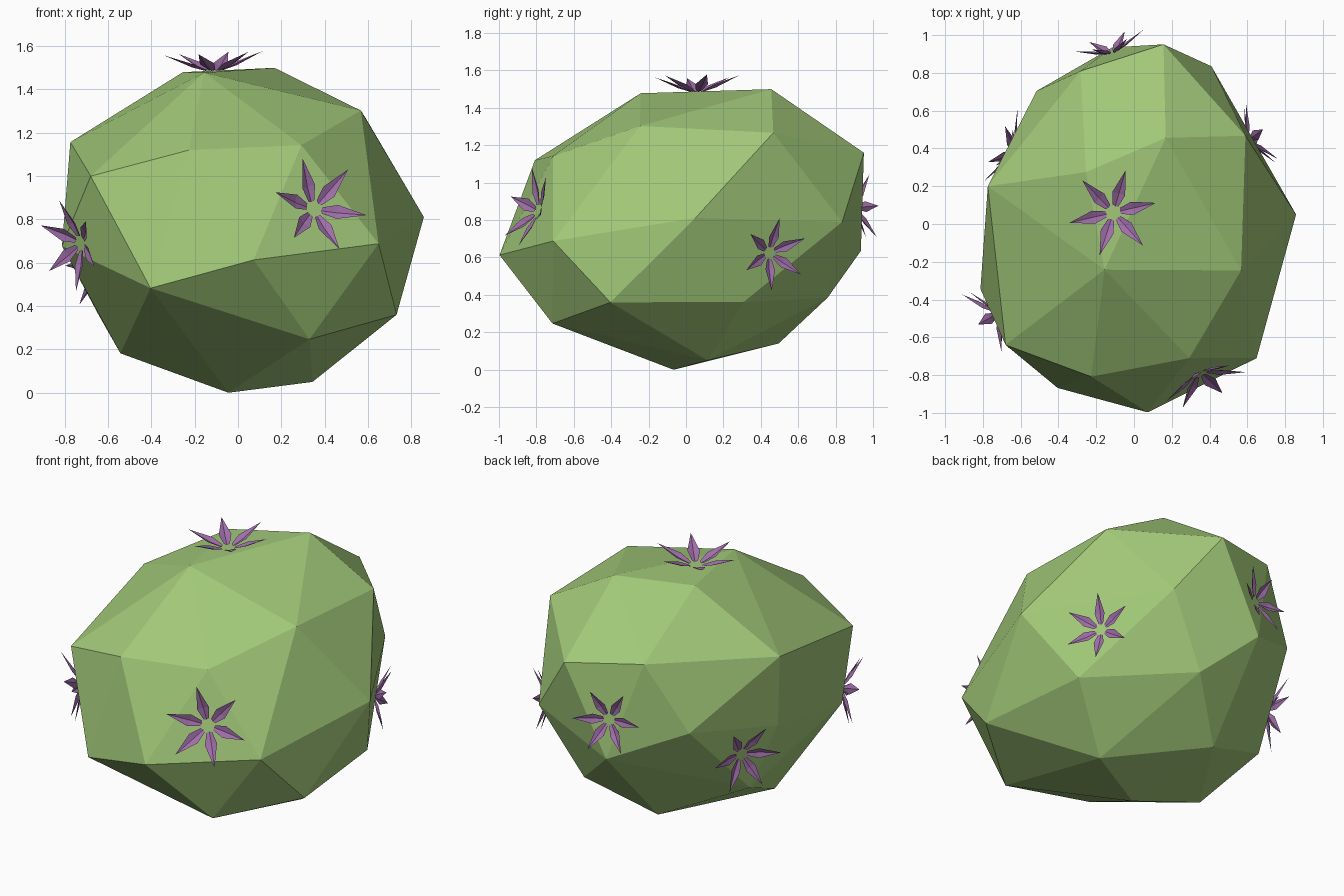
import bpy, bmesh, math
from mathutils import Vector
from mathutils.bvhtree import BVHTree

if "Cube" in bpy.data.objects:
    bpy.data.objects.remove(bpy.data.objects["Cube"])


def material(name, rgb):
    m = bpy.data.materials.new(name)
    m.diffuse_color = (*rgb, 1)
    m.use_nodes = True
    m.node_tree.nodes["Principled BSDF"].inputs["Base Color"].default_value = m.diffuse_color
    return m


def finish(bm, name, mat):
    me = bpy.data.meshes.new(name)
    bm.to_mesh(me)
    me.materials.append(mat)
    ob = bpy.data.objects.new(name, me)
    bpy.context.collection.objects.link(ob)
    return ob


green = material("cactus green", (0.36, 0.58, 0.19))
purple = material("petal purple", (0.35, 0.157, 0.40))

# Faceted body: convex hull around its corner points
corners = [
    (-.774, .20, 1.157), (-.254, .275, 1.48), (.168, .456, 1.50), (.567, -.246, 1.303),
    (.858, .05, .811), (.732, -.404, .36), (.658, .308, .362), (.344, .115, .05),
    (-.044, -.067, 0), (-.543, -.08, .182), (-.813, -.344, .677), (-.68, -.64, 1.0),
    (-.227, -.808, 1.12), (.293, -.71, 1.143), (.649, -.71, .688), (.072, -.997, .613),
    (-.404, -.868, .483), (.33, -.714, .247), (-.156, -.242, 1.478), (.59, .467, 1.267),
    (.156, .951, 1.16), (-.115, .935, .635), (.41, .835, .79), (.158, .757, .385),
    (-.158, .495, .14), (-.516, .704, .81), (-.283, .81, 1.21), (-.645, .304, .362),
    (-.75, .185, .725)]
bm = bmesh.new()
for c in corners:
    bm.verts.new(c)
bmesh.ops.convex_hull(bm, input=bm.verts[:])
bmesh.ops.recalc_face_normals(bm, faces=bm.faces[:])
surface = BVHTree.FromBMesh(bm)
finish(bm, "cactus_body", green)
bm.free()


# Star flower: six folded pointed petals rising from the surface
def flower(name, near, radius, turn):
    centre, n, _, _ = surface.find_nearest(Vector(near))
    u = Vector((1, 0, 0)) if n.z > 0.9 else Vector((0, 0, 1)).cross(n)
    u = (u - n * u.dot(n)).normalized()
    v = n.cross(u)
    bm = bmesh.new()
    for i in range(6):
        a = math.radians(turn + 60 * i)
        out = u * math.cos(a) + v * math.sin(a)
        side = n.cross(out)

        def point(r, w, h):
            return bm.verts.new(centre + radius * (out * r + side * w + n * h))
        base_l, base_r = point(.17, .07, .04), point(.17, -.07, .04)
        base_m = point(.15, 0, .01)
        wide_l, wide_r = point(.45, .15, .16), point(.45, -.15, .16)
        keel, tip = point(.45, 0, .10), point(1, 0, .36)
        for f in ((base_m, keel, wide_l, base_l), (base_r, wide_r, keel, base_m),
                  (keel, tip, wide_l), (wide_r, tip, keel)):
            bm.faces.new(f)
    finish(bm, name, purple)
    bm.free()


for name, near, radius, turn in (
        ("top_flower", (-.11, .06, 1.49), .235, 13),
        ("front_flower", (.36, -.81, .855), .23, 46),
        ("right_flower", (.65, .467, .62), .195, 26),
        ("back_flower", (-.12, .92, .87), .195, 0),
        ("back_left_flower", (-.68, .40, .59), .21, 0),
        ("front_left_flower", (-.73, -.48, .69), .215, 33)):
    flower(name, near, radius, turn)
